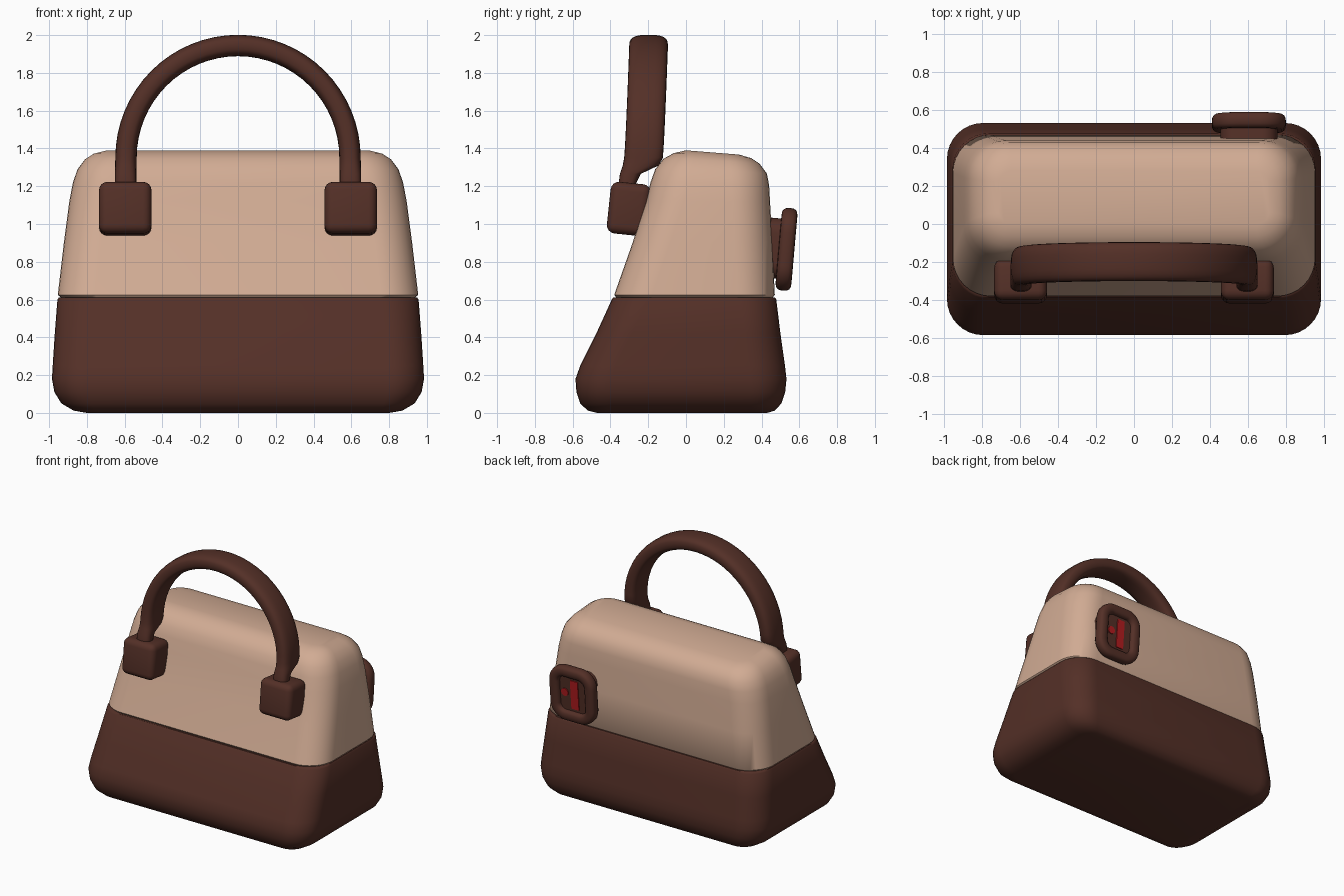
import bpy, bmesh, math
from mathutils import Vector, Matrix

if "Cube" in bpy.data.objects:
    bpy.data.objects.remove(bpy.data.objects["Cube"])


def material(name, rgb):
    m = bpy.data.materials.new(name)
    m.diffuse_color = (*rgb, 1)
    m.use_nodes = True
    m.node_tree.nodes["Principled BSDF"].inputs["Base Color"].default_value = m.diffuse_color
    return m


BROWN = material("dark brown leather", (0.088, 0.029, 0.020))
CREAM = material("tan leather", (0.64, 0.41, 0.295))
RED = material("red enamel", (0.45, 0.012, 0.014))


def finish(bm, name, mat, angle=50):
    bmesh.ops.recalc_face_normals(bm, faces=bm.faces)
    me = bpy.data.meshes.new(name)
    bm.to_mesh(me)
    bm.free()
    ob = bpy.data.objects.new(name, me)
    bpy.context.collection.objects.link(ob)
    me.materials.append(mat)
    bpy.ops.object.select_all(action='DESELECT')
    bpy.context.view_layer.objects.active = ob
    ob.select_set(True)
    bpy.ops.object.shade_smooth_by_angle(angle=math.radians(angle))
    return ob


def rounded_rect(hx, y0, y1, r, n=8):
    pts = []
    for k, (cx, cy) in enumerate([(hx - r, y1 - r), (r - hx, y1 - r), (r - hx, y0 + r), (hx - r, y0 + r)]):
        for i in range(n + 1):
            a = math.pi / 2 * (k + i / n)
            pts.append((cx + r * math.cos(a), cy + r * math.sin(a)))
    return pts


def loft(rings, closed=False):
    """Skin a list of point rings; cap the ends, or join last to first."""
    bm = bmesh.new()
    vs = [[bm.verts.new(p) for p in ring] for ring in rings]
    n = len(vs[0])
    pairs = list(zip(vs, vs[1:])) + ([(vs[-1], vs[0])] if closed else [])
    for a, b in pairs:
        for i in range(n):
            bm.faces.new((a[i], a[(i + 1) % n], b[(i + 1) % n], b[i]))
    if not closed:
        bm.faces.new(vs[0])
        bm.faces.new(vs[-1])
    return bm


def body(name, mat, sections):
    rings = []
    for z, hx, y0, y1, r in sections:
        w = max(0, (z - 1.1) / 0.29)  # crown dips slightly toward the back
        rings.append([(x, y, z - 0.08 * w * max(0, y)) for x, y in rounded_rect(hx, y0, y1, r)])
    return finish(loft(rings), name, mat)


# Bag body: z, half width, front y, back y, corner radius
body("lower_body", BROWN, [
    (0, .80, -.47, .43, .08), (.012, .87, -.52, .47, .12), (.05, .935, -.56, .505, .16),
    (.11, .972, -.58, .525, .18), (.18, .985, -.585, .532, .19), (.25, .981, -.56, .524, .19),
    (.42, .97, -.475, .50, .19), (.60, .956, -.393, .478, .19), (.612, .948, -.384, .47, .19)])
body("upper_body", CREAM, [
    (.612, .94, -.37, .46, .19), (.625, .954, -.38, .47, .2), (.9, .922, -.283, .457, .2),
    (1.12, .893, -.212, .445, .2), (1.22, .874, -.188, .44, .2), (1.29, .85, -.163, .428, .19),
    (1.345, .81, -.12, .39, .16), (1.375, .765, -.065, .345, .12), (1.39, .71, .0, .28, .06)])

# Arched handle: path of (x, y, z, depth), wide in y and narrowing into the clasps
leg = [(.595, -.315, 1.12, .09), (.595, -.312, 1.21, .09), (.595, -.295, 1.265, .11),
       (.594, -.24, 1.31, .19), (.593, -.225, 1.35, .205)]
path = list(leg)
N = 32
for i in range(1, N):
    a = math.pi * i / N
    path.append((.593 * math.cos(a), -.225 + .027 * math.sin(a) ** .8, 1.35 + .595 * math.sin(a), .205))
path += [(-x, y, z, d) for x, y, z, d in reversed(leg)]
rings = []
for i, (x, y, z, d) in enumerate(path):
    p, q = path[max(i - 1, 0)], path[min(i + 1, len(path) - 1)]
    t = Vector((q[0] - p[0], 0, q[2] - p[2])).normalized()
    side = Vector((t.z, 0, -t.x))
    ring = []
    for k in range(24):
        a = 2 * math.pi * k / 24
        c, s = math.cos(a), math.sin(a)
        u = math.copysign(abs(c) ** .7, c) * .0565
        v = math.copysign(abs(s) ** .7, s) * d / 2
        ring.append(Vector((x, y, z)) + side * u + Vector((0, v, 0)))
    rings.append(ring)
finish(loft(rings), "handle", BROWN)

# Rounded clasp blocks holding the handle ends
for sx, side in ((-1, "left"), (1, "right")):
    bm = bmesh.new()
    bmesh.ops.create_cube(bm, size=1)
    bmesh.ops.scale(bm, vec=(.278, .215, .275), verts=bm.verts)
    bmesh.ops.bevel(bm, geom=bm.edges[:], offset=.045, segments=4, profile=.5, affect='EDGES')
    bm.transform(Matrix.Translation((sx * .597, -.302, 1.08)) @ Matrix.Rotation(math.radians(-6), 4, 'X'))
    finish(bm, side + "_handle_clasp", BROWN)

# Badge on the back: local x, y is its face, local z points out of the back
BADGE = (Matrix.Translation((.605, .532, .866)) @ Matrix.Rotation(math.radians(-5), 4, 'X')
         @ Matrix(((-1, 0, 0, 0), (0, 0, 1, 0), (0, 1, 0, 0), (0, 0, 0, 1))))


def plate(name, mat, hx, hy, r, z0, z1, at=(0, 0)):
    rings = [[(x + at[0], y + at[1], z) for x, y in rounded_rect(hx, -hy, hy, r)] for z in (z0, z1)]
    bm = loft(rings)
    bm.transform(BADGE)
    return finish(bm, name, mat, 40)


# Rounded frame swept around the badge
rings = []
for k in range(16):
    a = 2 * math.pi * k / 16
    c, s = math.cos(a), math.sin(a)
    o = math.copysign(abs(c) ** .75, c) * .042
    z = math.copysign(abs(s) ** .75, s) * .042
    rings.append([(x, y, z) for x, y in rounded_rect(.153 + o, -.178 - o, .178 + o, .09 + o)])
bm = loft(rings, closed=True)
bm.transform(BADGE)
finish(bm, "badge_frame", BROWN)
plate("badge_plate", BROWN, .14, .165, .07, -.03, .008)
plate("badge_base", BROWN, .15, .16, .08, -.11, -.02)
plate("badge_bar", RED, .033, .115, .004, .006, .015, (.015, 0))
plate("badge_dot", RED, .03, .03, .0299, .006, .015, (-.07, .005))
